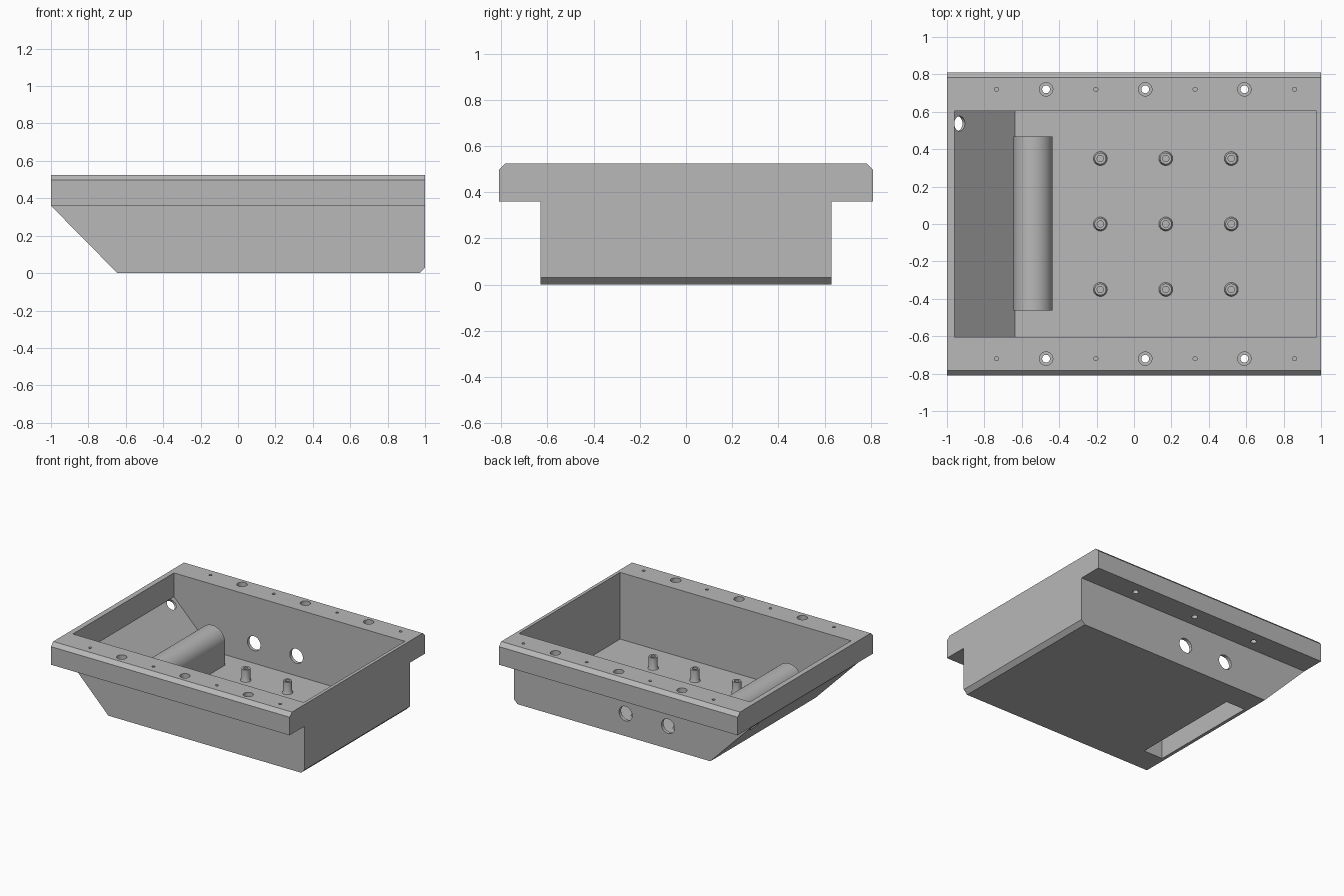
import bpy, bmesh, math
from mathutils import Matrix, Vector

cube = bpy.data.objects.get("Cube")
if cube:
    bpy.data.objects.remove(cube, do_unlink=True)

grey = bpy.data.materials.new("plain grey")
grey.use_nodes = True
colour = (0.48, 0.48, 0.48, 1)
grey.diffuse_color = colour
grey.node_tree.nodes["Principled BSDF"].inputs["Base Color"].default_value = colour


def make(name, bm):
    bmesh.ops.recalc_face_normals(bm, faces=bm.faces)
    mesh = bpy.data.meshes.new(name)
    bm.to_mesh(mesh)
    bm.free()
    mesh.materials.append(grey)
    ob = bpy.data.objects.new(name, mesh)
    bpy.context.scene.collection.objects.link(ob)
    return ob


def prism(name, profile, axis, lo, hi):
    """Extrude a profile (other axis, z) along x or y."""
    bm = bmesh.new()
    place = (lambda a, z: (a, lo, z)) if axis == "y" else (lambda a, z: (lo, a, z))
    face = bm.faces.new([bm.verts.new(place(a, z)) for a, z in profile])
    new = bmesh.ops.extrude_face_region(bm, geom=[face])["geom"]
    step = Vector((0, hi - lo, 0) if axis == "y" else (hi - lo, 0, 0))
    bmesh.ops.translate(bm, vec=step, verts=[v for v in new if isinstance(v, bmesh.types.BMVert)])
    return make(name, bm)


def drill(name, radius, centre, direction, length):
    """A round cutter centred on a point."""
    bm = bmesh.new()
    turn = Vector((0, 0, 1)).rotation_difference(Vector(direction)).to_matrix().to_4x4()
    bmesh.ops.create_cone(bm, cap_ends=True, segments=32, radius1=radius, radius2=radius,
                          depth=length, matrix=Matrix.Translation(centre) @ turn)
    return make(name, bm)


def boolean(target, tool, operation):
    tool.hide_render = True
    mod = target.modifiers.new(operation, "BOOLEAN")
    mod.operation, mod.solver, mod.object = operation, "EXACT", tool
    bpy.context.view_layer.objects.active = target
    bpy.ops.object.modifier_apply(modifier=mod.name)
    bpy.data.objects.remove(tool, do_unlink=True)


def arch(radius, bottom):
    """Straight-sided profile with a round top."""
    cx, cz, n = -0.54, 0.19, 24
    top = [(cx + radius * math.cos(math.pi * i / n), cz + radius * math.sin(math.pi * i / n))
           for i in range(n + 1)]
    return [(cx + radius, bottom)] + top + [(cx - radius, bottom)]


# Tub with sloped end, and wide flanged rim
TOP, LEDGE, FLOOR = 0.525, 0.36, 0.02
tub = prism("tub", [(-0.645, 0), (0.97, 0), (1, 0.03), (1, 0.45), (-1, 0.45), (-1, LEDGE)],
            "y", -0.63, 0.63)
rim = prism("rim", [(-0.81, LEDGE), (0.81, LEDGE), (0.81, 0.497), (0.782, TOP),
                    (-0.782, TOP), (-0.81, 0.497)], "x", -1, 1)
boolean(tub, rim, "UNION")

# Inside of the tub
cavity = prism("cavity", [(-0.635, FLOOR), (0.975, FLOOR), (0.975, 0.7), (-0.96, 0.7),
                          (-0.96, 0.345)], "y", -0.605, 0.605)
boolean(tub, cavity, "DIFFERENCE")

# Round-topped housing, open underneath
boolean(tub, prism("housing", arch(0.105, 0.01), "y", -0.463, 0.467), "UNION")
boolean(tub, prism("housing_slot", arch(0.08, -0.1), "y", -0.438, 0.442), "DIFFERENCE")

# Counterbored bolt holes and small pilot holes along both flanges
up = (0, 0, 1)
for y in (-0.72, 0.72):
    for i in range(3):
        x = -0.47 + 0.53 * i
        boolean(tub, drill("bolt_hole", 0.021, (x, y, 0.45), up, 0.4), "DIFFERENCE")
        boolean(tub, drill("counterbore", 0.036, (x, y, TOP), up, 0.2), "DIFFERENCE")
    for i in range(4):
        x = -0.735 + 0.531 * i
        boolean(tub, drill("pilot_hole", 0.011, (x, y, TOP), up, 0.2), "DIFFERENCE")

# Cable holes in the back wall and the sloped wall
for x in (-0.29, 0.065):
    boolean(tub, drill("wall_hole", 0.055, (x, 0.62, 0.17), (0, 1, 0), 0.1), "DIFFERENCE")
boolean(tub, drill("slope_hole", 0.04, (-0.938, 0.537, 0.312), (1, 0, 1), 0.1), "DIFFERENCE")


# Hollow mounting posts, turned from a profile
def post(x, y):
    bm = bmesh.new()
    profile = [(0, 0.05), (0.017, 0.05), (0.017, 0.11), (0.031, 0.11),
               (0.031, 0.035), (0.038, FLOOR - 0.002)]
    verts = [bm.verts.new((r, 0, z)) for r, z in profile]
    edges = [bm.edges.new(pair) for pair in zip(verts, verts[1:])]
    bmesh.ops.spin(bm, geom=verts + edges, axis=up, cent=(0, 0, 0), steps=32, angle=math.tau)
    bmesh.ops.remove_doubles(bm, verts=bm.verts, dist=0.0001)
    bmesh.ops.translate(bm, vec=(x, y, 0), verts=bm.verts)
    return make("mounting_post", bm)


parts = [tub] + [post(x, y) for x in (-0.18, 0.17, 0.52) for y in (-0.35, 0, 0.35)]

# Smooth round walls, crisp corners
bpy.ops.object.select_all(action="DESELECT")
for ob in parts:
    ob.select_set(True)
bpy.context.view_layer.objects.active = tub
bpy.ops.object.shade_smooth_by_angle(angle=math.radians(25))
